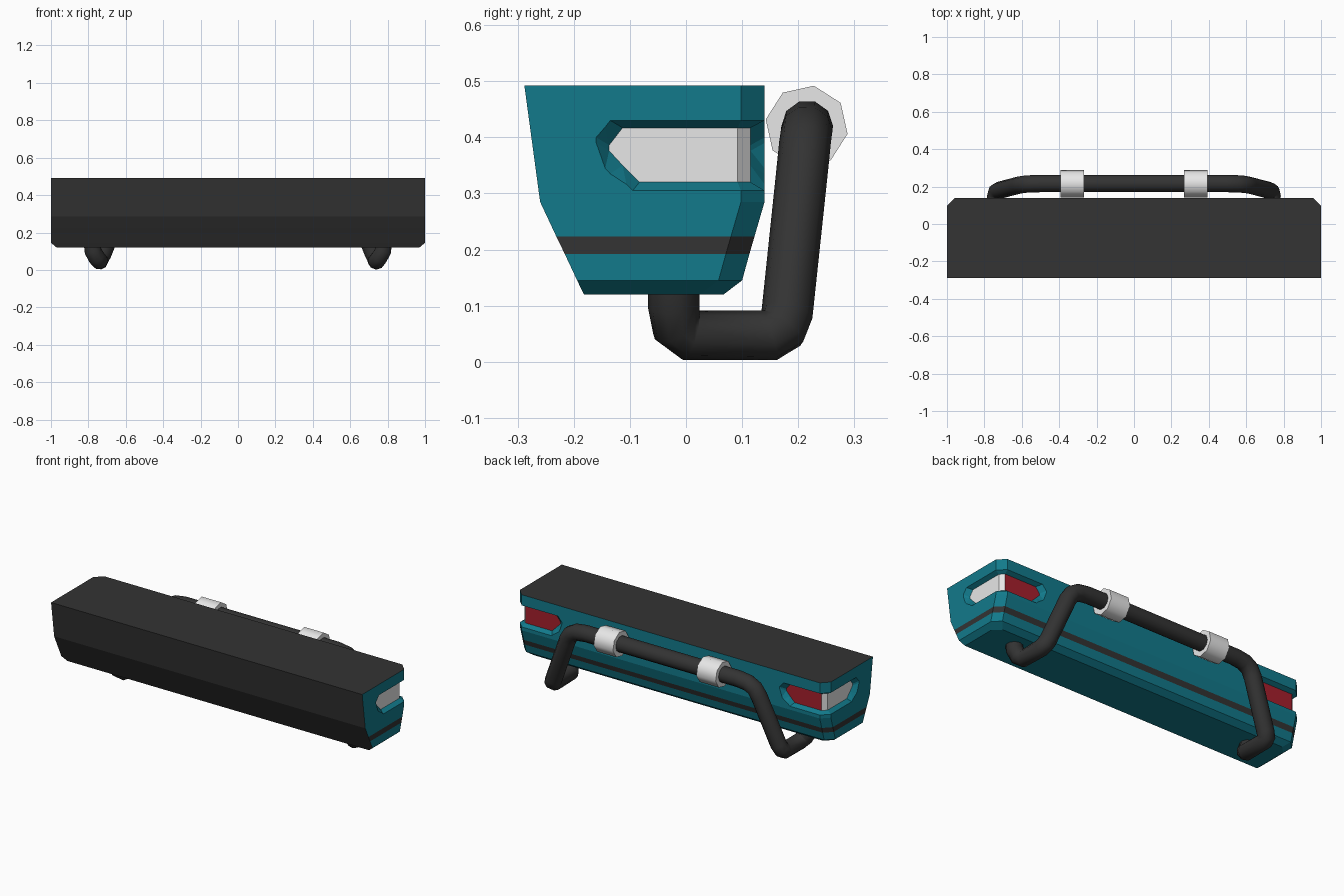
import bpy, bmesh, math
from mathutils import Vector

if "Cube" in bpy.data.objects:
    bpy.data.objects.remove(bpy.data.objects["Cube"])


def material(name, rgb):
    m = bpy.data.materials.new(name)
    m.diffuse_color = (*rgb, 1)
    m.use_nodes = True
    m.node_tree.nodes["Principled BSDF"].inputs["Base Color"].default_value = m.diffuse_color
    return m


MATS = [material("teal_paint", (0.006, 0.195, 0.26)),
        material("dark_rubber", (0.033, 0.033, 0.033)),
        material("light_grey", (0.8, 0.8, 0.8)),
        material("lamp_red", (0.38, 0.014, 0.025))]
TEAL, DARK, LIGHT, RED = range(4)


def finish(name, bm, mats=MATS):
    bmesh.ops.recalc_face_normals(bm, faces=bm.faces)
    me = bpy.data.meshes.new(name)
    bm.to_mesh(me)
    bm.free()
    for m in mats:
        me.materials.append(m)
    ob = bpy.data.objects.new(name, me)
    bpy.context.collection.objects.link(ob)
    return ob


def activate(ob):
    bpy.ops.object.select_all(action='DESELECT')
    ob.select_set(True)
    bpy.context.view_layer.objects.active = ob


# bumper body: horizontal sections (z, front y, back y, half width)
levels = [(0.12, -0.182, 0.067, 0.97), (0.145, -0.194, 0.10, 1),
          (0.192, -0.216, 0.113, 1), (0.223, -0.231, 0.122, 1),
          (0.285, -0.26, 0.14, 1), (0.492, -0.288, 0.14, 1)]
bm = bmesh.new()
rings = []
c = 0.042
for z, yf, yb, w in levels:
    plan = [(-w, yf), (w, yf), (w, yb - c), (w - c, yb), (-w + c, yb), (-w, yb - c)]
    rings.append([bm.verts.new((x, y, z)) for x, y in plan])
for k in range(len(rings) - 1):
    for i in range(6):
        j = (i + 1) % 6
        f = bm.faces.new((rings[k][i], rings[k][j], rings[k + 1][j], rings[k + 1][i]))
        f.material_index = DARK if i == 0 or k == 2 else TEAL   # front face and stripe
bm.faces.new(rings[0][::-1])
bm.faces.new(rings[-1]).material_index = DARK
body = finish("bumper_body", bm)

# lamp recesses: tapered pockets wrapping each rear corner (x, y, low z, high z)
outer = [(1, -.16, .39, .40), (1, -.135, .335, .43), (1, -.095, .305, .43), (1, .098, .305, .43),
         (.958, .14, .305, .43), (.765, .14, .305, .43), (.725, .14, .335, .43), (.70, .14, .39, .40)]
inner = [(.975, -.137, .376, .386), (.975, -.113, .35, .417), (.975, -.083, .32, .417),
         (.975, .092, .32, .417), (.952, .115, .32, .417), (.78, .115, .32, .417),
         (.75, .115, .35, .417), (.725, .115, .376, .386)]
for s in (1, -1):
    bm = bmesh.new()

    def column(p):
        return [bm.verts.new((s * p[0], p[1], z)) for z in p[2:]]
    ins = [column(p) for p in inner]
    outs = [column([o + 0.6 * (o - i) for o, i in zip(po, pi)]) for po, pi in zip(outer, inner)]
    for i in range(7):
        f = bm.faces.new((ins[i][0], ins[i + 1][0], ins[i + 1][1], ins[i][1]))
        f.material_index = LIGHT if i < 4 else RED
        bm.faces.new((outs[i][0], outs[i + 1][0], outs[i + 1][1], outs[i][1]))
        for e in (0, 1):
            bm.faces.new((ins[i][e], ins[i + 1][e], outs[i + 1][e], outs[i][e]))
    for i in (0, 7):
        bm.faces.new((ins[i][0], ins[i][1], outs[i][1], outs[i][0]))
    bmesh.ops.triangulate(bm, faces=bm.faces)
    cutter = finish("lamp_cutter", bm)
    cutter.hide_render = True
    mod = body.modifiers.new("lamp_recess", 'BOOLEAN')
    mod.operation, mod.solver, mod.object = 'DIFFERENCE', 'EXACT', cutter
    mod.material_mode = 'INDEX'
    activate(body)
    bpy.ops.object.modifier_apply(modifier=mod.name)
    bpy.data.objects.remove(cutter)

# guard bar: one bent tube, path for the right half mirrored to the left
half = [(.78, -.022, .15), (.775, -.022, .10), (.755, -.017, .065), (.74, .008, .047),
        (.74, .15, .047), (.735, .172, .06), (.722, .18, .085), (.615, .208, .35),
        (.59, .212, .39), (.55, .215, .412), (.49, .216, .42)]
path = [Vector(p) for p in half] + [Vector((-x, y, z)) for x, y, z in reversed(half)]
bm = bmesh.new()
SIDES, R = 10, 0.046
rings, normal = [], Vector((0, 1, 0))
for i, p in enumerate(path):
    a = (p - path[max(i - 1, 0)]).normalized()
    b = (path[min(i + 1, len(path) - 1)] - p).normalized()
    t = (a + b).normalized()
    normal = (normal - t * normal.dot(t)).normalized()
    side = t.cross(normal)
    rings.append([bm.verts.new(p + R * (normal * math.cos(q) + side * math.sin(q)))
                  for q in (2 * math.pi * k / SIDES for k in range(SIDES))])
for r0, r1 in zip(rings, rings[1:]):
    for k in range(SIDES):
        j = (k + 1) % SIDES
        bm.faces.new((r0[k], r0[j], r1[j], r1[k]))
bm.faces.new(rings[0])
bm.faces.new(rings[-1])
bar = finish("guard_bar", bm, [MATS[DARK]])
activate(bar)
bpy.ops.object.shade_smooth_by_angle(angle=math.radians(50))

# light clamps around the bar
for s, name in ((1, "clamp_right"), (-1, "clamp_left")):
    bm = bmesh.new()
    ends = [[bm.verts.new((s * 0.33 + dx, 0.215 + 0.074 * math.cos(q), 0.419 + 0.074 * math.sin(q)))
             for q in (math.radians(80 + 45 * k) for k in range(8))] for dx in (-0.062, 0.062)]
    for k in range(8):
        j = (k + 1) % 8
        bm.faces.new((ends[0][k], ends[0][j], ends[1][j], ends[1][k]))
    for e in ends:
        bm.faces.new(e)
    clamp = finish(name, bm, [MATS[LIGHT]])
    activate(clamp)
    bpy.ops.object.shade_smooth_by_angle(angle=math.radians(50))
